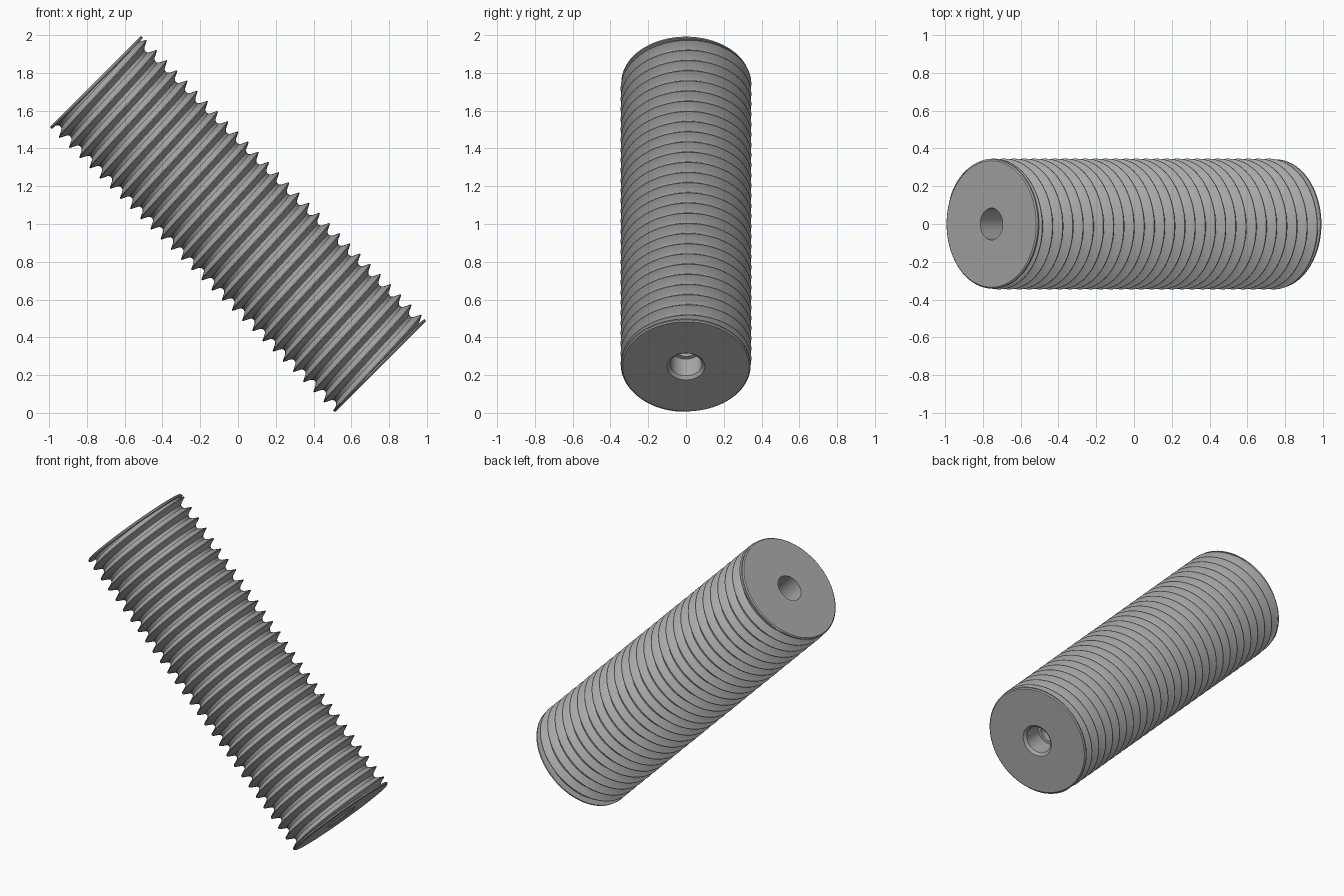
import bpy, bmesh, math
from mathutils import Matrix, Vector

cube = bpy.data.objects.get("Cube")
if cube:
    bpy.data.objects.remove(cube)

LENGTH, RADIUS, TURNS, STEPS = 2.134, 0.346, 28, 72
PITCH = LENGTH / TURNS
DEPTH = 0.046

steel = bpy.data.materials.new("grey steel")
steel.use_nodes = True
steel.diffuse_color = (0.4, 0.4, 0.4, 1)
steel.node_tree.nodes["Principled BSDF"].inputs["Base Color"].default_value = (0.4, 0.4, 0.4, 1)

# Lay the part along the sloping axis: local z points to the upper left end
PLACE = Matrix.Translation((0, 0, 1)) @ Matrix.Rotation(-math.pi / 4, 4, 'Y')


def finish(bm, name, angle=25):
    bmesh.ops.recalc_face_normals(bm, faces=bm.faces)
    mesh = bpy.data.meshes.new(name)
    bm.to_mesh(mesh)
    bm.free()
    mesh.materials.append(steel)
    mesh.transform(PLACE)
    ob = bpy.data.objects.new(name, mesh)
    bpy.context.collection.objects.link(ob)
    bpy.ops.object.select_all(action='DESELECT')
    ob.select_set(True)
    bpy.context.view_layer.objects.active = ob
    bpy.ops.object.shade_smooth_by_angle(angle=math.radians(angle))
    return ob


def lathe(name, profile):
    bm = bmesh.new()
    verts = [bm.verts.new((r, 0, z)) for r, z in profile]
    edges = [bm.edges.new(pair) for pair in zip(verts, verts[1:])]
    bmesh.ops.spin(bm, geom=verts + edges, axis=(0, 0, 1), cent=(0, 0, 0),
                   angle=2 * math.pi, steps=STEPS, use_duplicate=False)
    bmesh.ops.remove_doubles(bm, verts=bm.verts, dist=1e-5)
    return finish(bm, name)


# Helical thread: pointed crest and rounded root, swept up and trimmed at the ends
groove = [(0, 0), (0.06, 0), (0.28, 0.75), (0.4, 0.96), (0.53, 1), (0.66, 0.96), (0.78, 0.75), (1, 0)]
bm = bmesh.new()
rows = []
for i in range((TURNS + 2) * STEPS + 1):
    a = 2 * math.pi * i / STEPS
    base = -LENGTH / 2 + PITCH * (i / STEPS - 1.5)
    rows.append([bm.verts.new(((RADIUS - DEPTH * d) * math.cos(a),
                               (RADIUS - DEPTH * d) * math.sin(a),
                               base + PITCH * t)) for t, d in groove])
for low, high in zip(rows, rows[1:]):
    for j in range(len(groove) - 1):
        bm.faces.new((low[j], high[j], high[j + 1], low[j + 1]))
bmesh.ops.remove_doubles(bm, verts=bm.verts, dist=1e-5)
for side in (1, -1):
    bmesh.ops.bisect_plane(bm, geom=bm.verts[:] + bm.edges[:] + bm.faces[:],
                           plane_co=(0, 0, side * (LENGTH / 2 - 0.006)),
                           plane_no=Vector((0, 0, side)), clear_outer=True)
finish(bm, "thread")

# End faces with a narrow chamfered rim, and the stepped bore between them
H = LENGTH / 2
lathe("core_and_bore", [
    (0.29, H - 0.018), (0.342, H - 0.014), (0.342, H - 0.006), (0.335, H), (0.084, H),
    (0.084, 0.3), (0.064, 0.3), (0.064, 0.14 - H), (0.084, 0.14 - H),
    (0.084, 0.015 - H), (0.1, -H), (0.335, -H), (0.342, 0.006 - H),
    (0.342, 0.014 - H), (0.29, 0.018 - H)])
